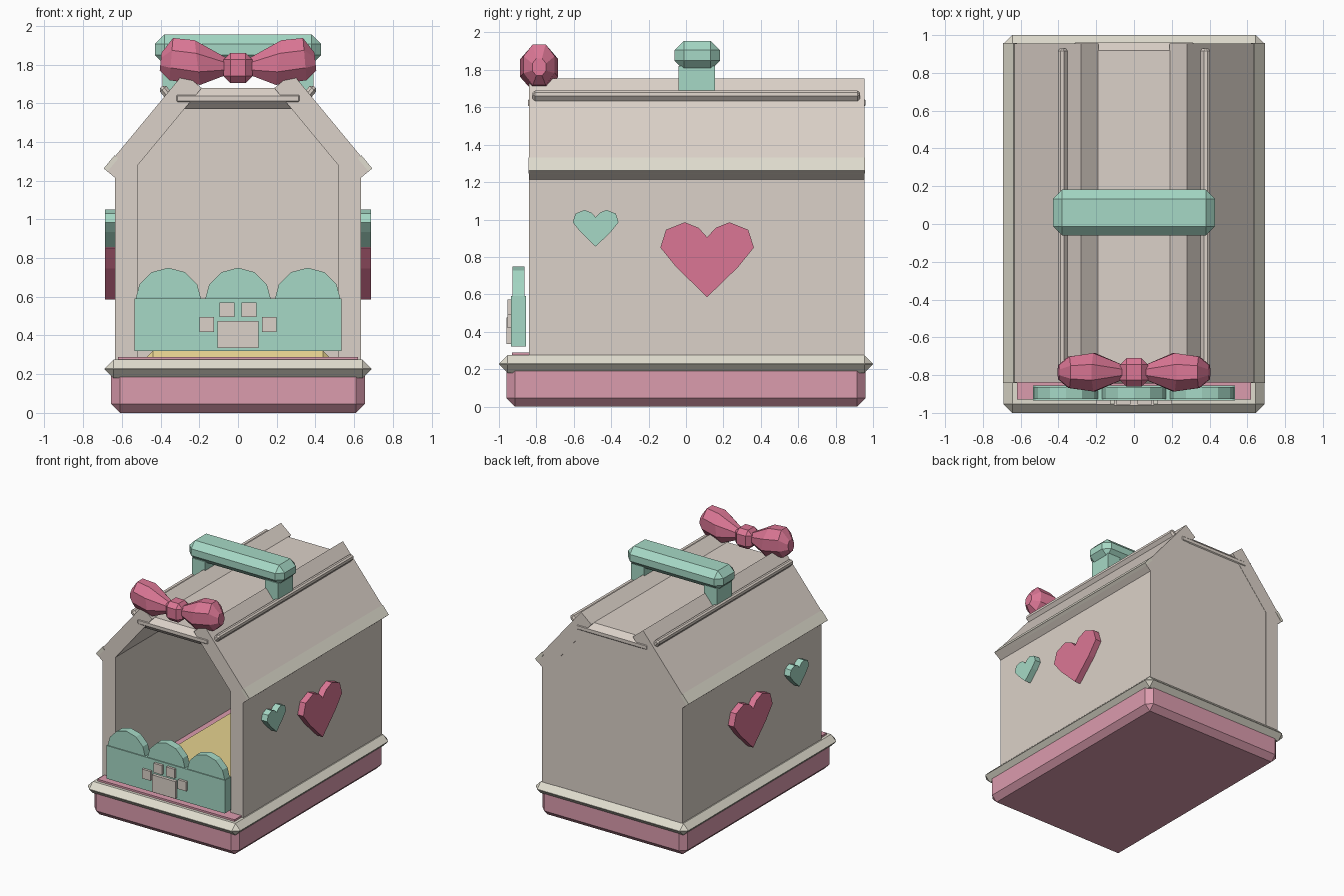
import bpy, bmesh, math
from mathutils import Matrix, Vector

default = bpy.data.objects.get("Cube")
if default:
    bpy.data.objects.remove(default, do_unlink=True)


def material(name, *srgb):
    col = [((c + 0.055) / 1.055) ** 2.4 for c in srgb] + [1.0]
    m = bpy.data.materials.new(name)
    m.use_nodes = True
    m.diffuse_color = col
    m.node_tree.nodes["Principled BSDF"].inputs["Base Color"].default_value = col
    return m


BEIGE = material("warm beige", 0.86, 0.82, 0.785)
CREAM = material("cream trim", 0.88, 0.865, 0.81)
PINK = material("soft pink", 0.86, 0.61, 0.68)
ROSE = material("deep rose", 0.86, 0.465, 0.585)
MINT = material("mint green", 0.65, 0.85, 0.775)
YELLOW = material("cushion yellow", 0.90, 0.825, 0.56)


def finish(name, bm, mat):
    bmesh.ops.recalc_face_normals(bm, faces=bm.faces)
    mesh = bpy.data.meshes.new(name)
    bm.to_mesh(mesh)
    bm.free()
    mesh.materials.append(mat)
    ob = bpy.data.objects.new(name, mesh)
    bpy.context.collection.objects.link(ob)
    return ob


def box(name, mat, x, y, z, bevel=0, turn=0):
    """Box from (min, max) ranges, chamfered, turned about y on its centre."""
    bm = bmesh.new()
    bmesh.ops.create_cube(bm, size=1)
    bmesh.ops.scale(bm, vec=[r[1] - r[0] for r in (x, y, z)], verts=bm.verts)
    if bevel:
        bmesh.ops.bevel(bm, geom=bm.edges[:], offset=bevel, segments=1,
                        profile=0.5, affect='EDGES')
    centre = Vector([(r[0] + r[1]) / 2 for r in (x, y, z)])
    bm.transform(Matrix.Translation(centre) @ Matrix.Rotation(turn, 4, 'Y'))
    return finish(name, bm, mat)


def loft(name, mat, rings):
    """Skin through rings of equal point count, with capped ends."""
    bm = bmesh.new()
    loops = [[bm.verts.new(p) for p in ring] for ring in rings]
    n = len(loops[0])
    for a, b in zip(loops, loops[1:]):
        for i in range(n):
            j = (i + 1) % n
            bm.faces.new((a[i], a[j], b[j], b[i]))
    bm.faces.new(loops[0])
    bm.faces.new(loops[-1])
    return finish(name, bm, mat)


def prism_y(name, mat, outline, y0, y1):
    return loft(name, mat, [[(x, y, z) for x, z in outline] for y in (y0, y1)])


FRONT, BACK = -0.84, 0.955

# Tray base, rim and floor
box("tray_base", PINK, (-0.655, 0.655), (-0.96, 0.96), (0, 0.25), 0.045)
box("tray_rim", CREAM, (-0.69, 0.69), (-1, 1), (0.18, 0.275), 0.046)
box("tray_floor", PINK, (-0.62, 0.62), (-0.93, 0.92), (0.2, 0.29))
box("cushion", YELLOW, (-0.47, 0.47), (-0.8, 0.85), (0.25, 0.32), 0.03)

# Back wall and roof top panel
half = [(0.53, 0.26), (0.53, 1.28), (0.25, 1.61)]
prism_y("back_wall", BEIGE, half + [(-x, z) for x, z in reversed(half)], 0.87, BACK - 0.002)
box("roof_top_panel", BEIGE, (-0.355, 0.355), (FRONT - 0.005, BACK + 0.005),
    (1.57, 1.68), 0.042)

# Side walls, sloping roof slabs, eave trims, roof rails and handle posts
eave, crest = Vector((0.69, 1.26)), Vector((0.28, 1.755))
slope = (crest - eave).normalized()
out = Vector((slope.y, -slope.x))
angle = math.atan2(-slope.y, slope.x)
band = eave + slope * 0.088
slab = [eave, crest, crest - out * 0.12, eave - out * 0.12]
trim = [eave + out * 0.005, band + out * 0.005, band - out * 0.02, eave - out * 0.02]


def both(lo, hi, s):
    return tuple(sorted((lo * s, hi * s)))


def heart(name, mat, s, y, z, size):
    """Faceted heart standing out from a side wall."""
    h = [(0.165, 0.16), (0.25, 0.265), (0.22, 0.36), (0.12, 0.4), (0.045, 0.37)]
    pts = [(0, 0)] + h + [(0, 0.32)] + [(-a, b) for a, b in reversed(h)]
    loft(name, mat, [[(s * x, y + a * size, z + b * size) for a, b in pts]
                     for x in (0.62, 0.687)])


for side, s in (("left", 1), ("right", -1)):
    box(side + "_wall", BEIGE, both(0.52, 0.635, s), (FRONT, BACK), (0.26, 1.28))
    prism_y(side + "_roof_slab", BEIGE, [(s * p.x, p.y) for p in slab], FRONT, BACK)
    prism_y(side + "_eave_trim", CREAM, [(s * p.x, p.y) for p in trim],
            FRONT - 0.002, BACK + 0.002)
    box(side + "_roof_rail", BEIGE, both(0.33, 0.41, s), (-0.82, 0.93),
        (1.632, 1.676), 0.014, -s * angle)
    box(side + "_handle_post", MINT, both(0.27, 0.39, s), (-0.04, 0.155), (1.66, 1.82))
    heart(side + "_large_heart", ROSE, s, 0.113, 0.585, 1)
    heart(side + "_small_heart", MINT, s, -0.483, 0.855, 0.49)

# Carrying handle
box("handle_bar", MINT, (-0.43, 0.43), (-0.062, 0.182), (1.8, 1.955), 0.05)

# Scalloped front gate with a paw badge
box("gate_panel", MINT, (-0.535, 0.535), (-0.935, -0.855), (0.32, 0.59))
for i in (-1, 0, 1):
    disc = [(0.36 * i + 0.172 * math.sin(k * math.pi / 6),
             0.578 + 0.172 * math.cos(k * math.pi / 6)) for k in range(12)]
    prism_y("gate_scallop", MINT, disc, -0.927, -0.863)
box("paw_pad", BEIGE, (-0.105, 0.105), (-0.96, -0.93), (0.335, 0.475))
for x, z in ((0.057, 0.533), (0.162, 0.457)):
    for s in (1, -1):
        box("paw_toe", BEIGE, (s * x - 0.038, s * x + 0.038), (-0.955, -0.93),
            (z - 0.038, z + 0.038))


# Bow: faceted loops swelling outward from a chamfered knot
def bow_ring(s, x, z, ry, rz, lean):
    ring = []
    for k in range(8):
        a = (k + 0.5) * math.pi / 4
        ring.append((s * (x + lean * math.sin(a)), -0.785 + ry * math.cos(a),
                     z + rz * math.sin(a)))
    return ring


for side, s in (("left", 1), ("right", -1)):
    loft(side + "_bow_loop", ROSE, [
        bow_ring(s, 0.055, 1.79, 0.04, 0.045, 0),
        bow_ring(s, 0.21, 1.81, 0.11, 0.125, 0.015),
        bow_ring(s, 0.345, 1.828, 0.09, 0.118, -0.01),
        bow_ring(s, 0.4, 1.815, 0.04, 0.05, -0.005)])
box("bow_knot", ROSE, (-0.075, 0.075), (-0.86, -0.71), (1.705, 1.86), 0.035)
